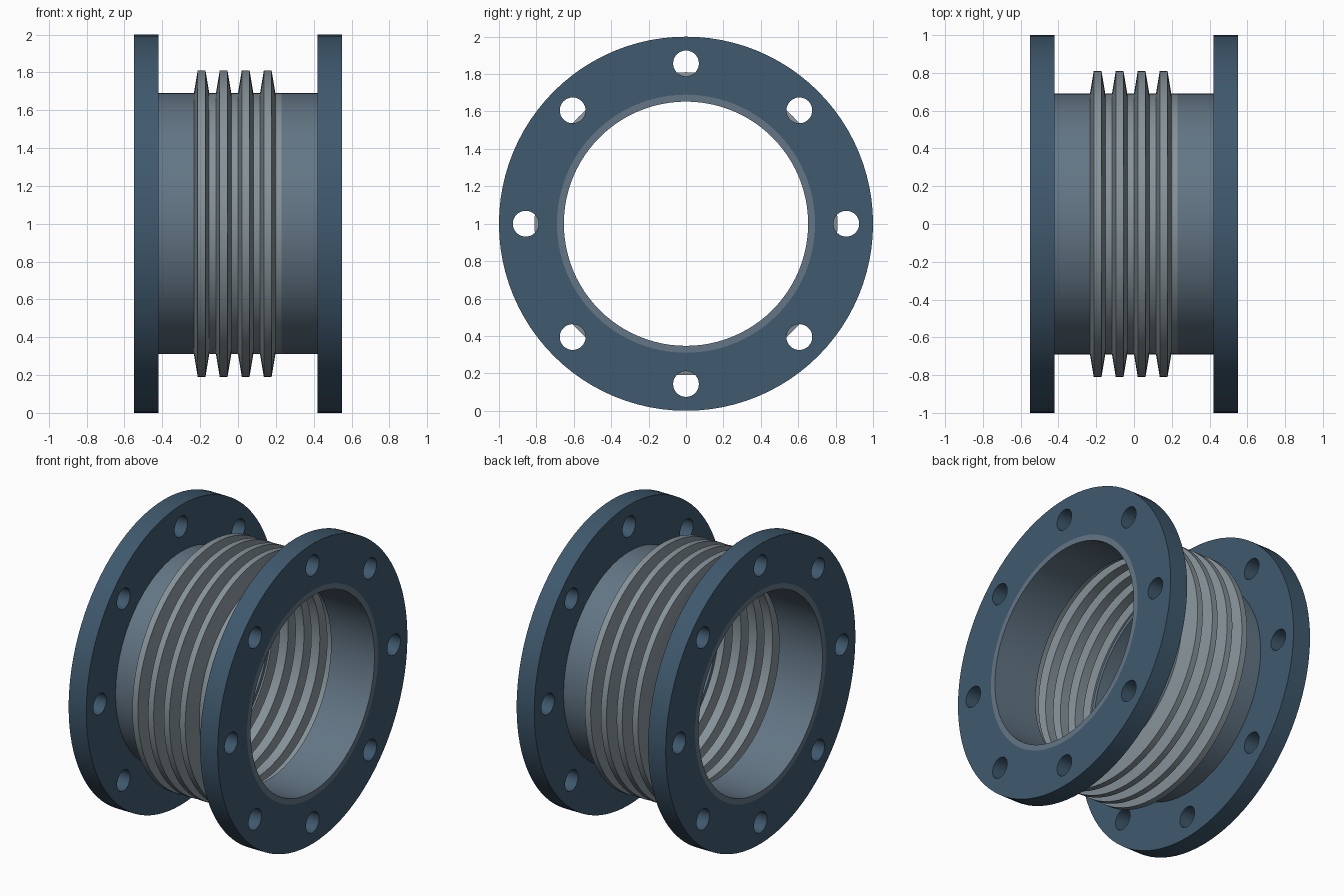
import bpy, bmesh
from math import cos, sin, tau, pi, radians

if "Cube" in bpy.data.objects:
    bpy.data.objects.remove(bpy.data.objects["Cube"])

SEG = 96
CENTER_Z = 1.0


def material(name, rgb):
    m = bpy.data.materials.new(name)
    m.diffuse_color = (*rgb, 1)
    m.use_nodes = True
    m.node_tree.nodes["Principled BSDF"].inputs["Base Color"].default_value = m.diffuse_color
    return m


FLANGE = material("flange_paint", (0.05, 0.10, 0.155))
PIPE = material("pipe_steel", (0.125, 0.18, 0.235))
BELLOWS = material("bellows_steel", (0.24, 0.29, 0.32))


def finish(ob, mat):
    ob.data.materials.clear()
    ob.data.materials.append(mat)
    bpy.ops.object.select_all(action='DESELECT')
    ob.select_set(True)
    bpy.context.view_layer.objects.active = ob
    bpy.ops.object.shade_smooth_by_angle(angle=radians(20))


def revolve(name, profile, mat):
    """Revolve a closed (x, radius) profile around the x axis."""
    bm = bmesh.new()
    rings = []
    for i in range(SEG):
        a = tau * i / SEG
        rings.append([bm.verts.new((x, r * cos(a), r * sin(a))) for x, r in profile])
    n = len(profile)
    for i in range(SEG):
        a, b = rings[i], rings[(i + 1) % SEG]
        for j in range(n):
            k = (j + 1) % n
            bm.faces.new((a[j], a[k], b[k], b[j]))
    bmesh.ops.recalc_face_normals(bm, faces=bm.faces)
    me = bpy.data.meshes.new(name)
    bm.to_mesh(me)
    bm.free()
    ob = bpy.data.objects.new(name, me)
    ob.location.z = CENTER_Z
    bpy.context.collection.objects.link(ob)
    finish(ob, mat)


def add_circle(curve, cx, cy, r, n):
    s = curve.splines.new('POLY')
    s.points.add(n - 1)
    for i, p in enumerate(s.points):
        p.co = (cx + r * cos(tau * i / n), cy + r * sin(tau * i / n), 0, 1)
    s.use_cyclic_u = True


def flange(name, x):
    """Filled 2D outline with bore and eight bolt holes, extruded along x."""
    cu = bpy.data.curves.new(name, 'CURVE')
    cu.dimensions = '2D'
    cu.fill_mode = 'BOTH'
    cu.extrude = 0.065
    add_circle(cu, 0, 0, 1.0, SEG)
    add_circle(cu, 0, 0, 0.69, SEG)
    for i in range(8):
        a = tau * i / 8
        add_circle(cu, 0.857 * cos(a), 0.857 * sin(a), 0.069, 32)
    ob = bpy.data.objects.new(name, cu)
    ob.location = (x, 0, CENTER_Z)
    ob.rotation_euler = (0, pi / 2, 0)
    bpy.context.collection.objects.link(ob)
    bpy.ops.object.select_all(action='DESELECT')
    ob.select_set(True)
    bpy.context.view_layer.objects.active = ob
    bpy.ops.object.convert(target='MESH')
    ob = bpy.context.view_layer.objects.active
    bm = bmesh.new()
    bm.from_mesh(ob.data)
    bmesh.ops.remove_doubles(bm, verts=bm.verts, dist=1e-4)
    bmesh.ops.recalc_face_normals(bm, faces=bm.faces)
    bm.to_mesh(ob.data)
    bm.free()
    finish(ob, FLANGE)


# Flanges and pipe stubs at both ends
for side, s in (("left", -1), ("right", 1)):
    flange(side + "_flange", s * 0.485)
    revolve(side + "_pipe", [(s * 0.55, 0.653), (s * 0.55, 0.69),
                             (s * 0.23, 0.69), (s * 0.23, 0.653)], PIPE)

# Corrugated thin-walled bellows: four trapezoid ridges
PITCH, T = 0.1165, 0.014
outer, inner = [], []
for i in range(4):
    x = -2 * PITCH + i * PITCH
    outer += [(x, 0.69), (x + 0.02, 0.81), (x + 0.061, 0.81), (x + 0.081, 0.69)]
    inner += [(x + T, 0.69 - T), (x + 0.02 + T * 0.85, 0.81 - T),
              (x + 0.061 - T * 0.85, 0.81 - T), (x + 0.081 - T, 0.69 - T)]
end = 2 * PITCH
outer.append((end, 0.69))
inner.append((end, 0.69 - T))
inner.insert(0, (-end, 0.69 - T))
revolve("bellows", outer + inner[::-1], BELLOWS)
